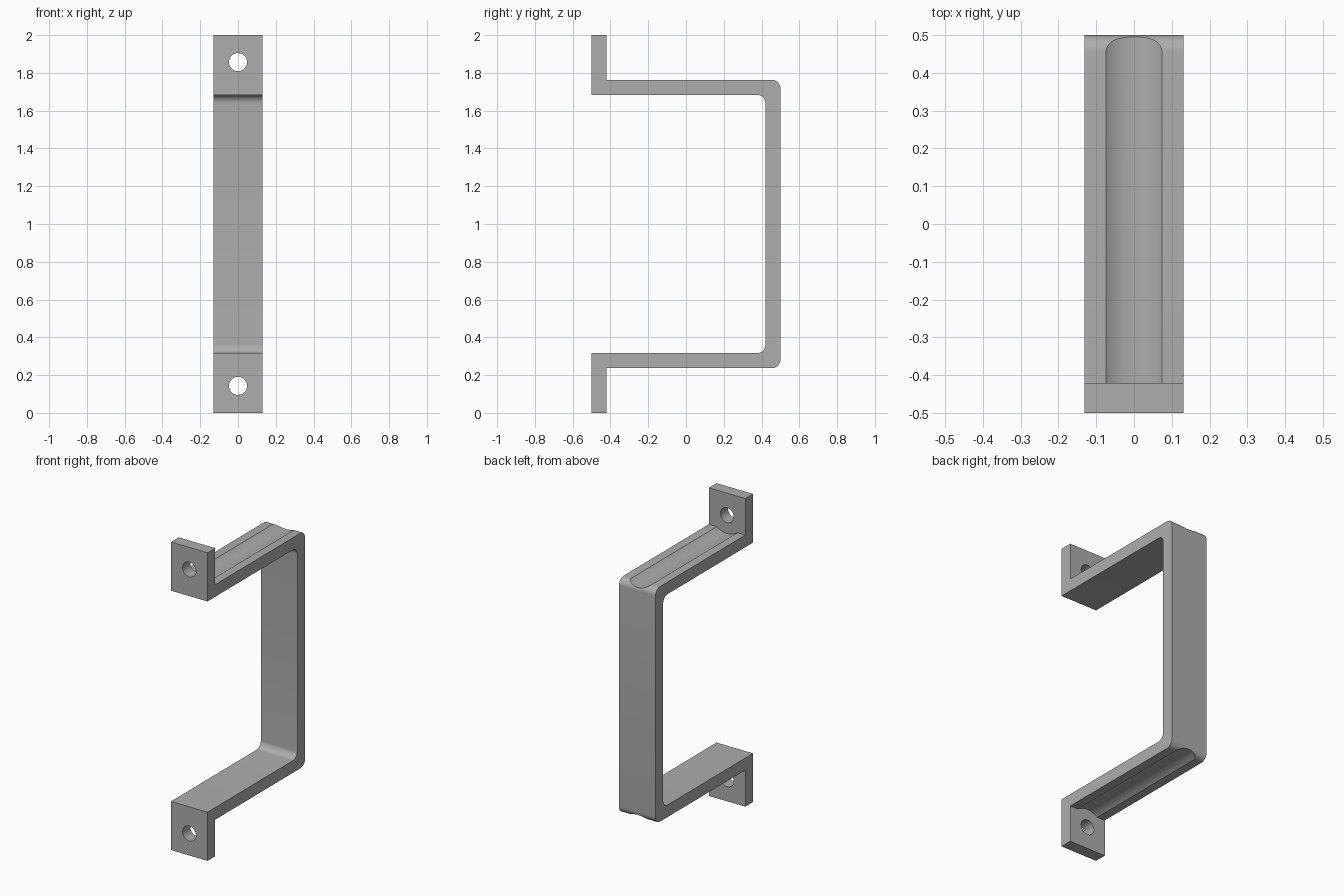
import bpy, bmesh, math
from mathutils import Vector

cube = bpy.data.objects.get("Cube")
if cube:
    bpy.data.objects.remove(cube, do_unlink=True)

HALF_W = 0.131      # half width of the strap
T = 0.079           # strap thickness
ARM = 0.237         # height of the lower arm's outer face
R = 0.045           # corner radius
GROOVE_HALF, GROOVE_DEPTH = 0.074, 0.025

steel = bpy.data.materials.new("grey_metal")
steel.use_nodes = True
colour = (0.42, 0.42, 0.42, 1)
steel.diffuse_color = colour
steel.node_tree.nodes["Principled BSDF"].inputs["Base Color"].default_value = colour


def corner(y, z):
    """Quarter-round lower corner with its tip at (y, z), bottom to side."""
    steps = 10
    return [(y - R + R * math.sin(a), z + R - R * math.cos(a))
            for a in (i * math.pi / 2 / steps for i in range(steps + 1))]


def cylinder(name, radius, length, centre):
    """Cutter cylinder along y."""
    bpy.ops.mesh.primitive_cylinder_add(vertices=96, radius=radius, depth=length,
                                        location=centre, rotation=(math.pi / 2, 0, 0))
    ob = bpy.context.object
    ob.name = name
    ob.hide_render = True
    return ob


# Strap: lower half of the side profile, mirrored about mid height
outer = [(-0.5, 0), (-0.5 + T, 0), (-0.5 + T, ARM)] + corner(0.5, ARM)
inner = [(-0.5, ARM + T)] + corner(0.5 - T, ARM + T)


def mirrored(points):
    return points + [(y, 2 - z) for y, z in reversed(points)]


profile = mirrored(outer) + list(reversed(mirrored(inner)))
bm = bmesh.new()
face = bm.faces.new([bm.verts.new((-HALF_W, y, z)) for y, z in profile])
side = bmesh.ops.extrude_face_region(bm, geom=[face])
bmesh.ops.translate(bm, vec=Vector((2 * HALF_W, 0, 0)),
                    verts=[g for g in side["geom"] if isinstance(g, bmesh.types.BMVert)])
bmesh.ops.recalc_face_normals(bm, faces=bm.faces)
mesh = bpy.data.meshes.new("handle_bracket")
bm.to_mesh(mesh)
bm.free()
mesh.materials.append(steel)
bracket = bpy.data.objects.new("handle_bracket", mesh)
bpy.context.collection.objects.link(bracket)

# Screw holes through the tabs and shallow round grooves along the arms
groove_r = (GROOVE_HALF ** 2 + GROOVE_DEPTH ** 2) / (2 * GROOVE_DEPTH)
rise = groove_r - GROOVE_DEPTH
cutters = []
for name, sign in (("lower", -1), ("upper", 1)):
    cutters.append(cylinder(name + "_hole", 0.048, 0.3, (0, -0.5, 1 + sign * 0.857)))
    start, end = -0.5 + T, 0.6
    cutters.append(cylinder(name + "_groove", groove_r, end - start,
                            (0, (start + end) / 2, 1 + sign * (1 - ARM + rise))))

bpy.ops.object.select_all(action='DESELECT')
bpy.context.view_layer.objects.active = bracket
bracket.select_set(True)
for cutter in cutters:
    cut = bracket.modifiers.new(cutter.name, 'BOOLEAN')
    cut.operation = 'DIFFERENCE'
    cut.solver = 'EXACT'
    cut.object = cutter
    bpy.ops.object.modifier_apply(modifier=cut.name)
    bpy.data.objects.remove(cutter, do_unlink=True)

bpy.ops.object.shade_smooth_by_angle(angle=math.radians(30))
